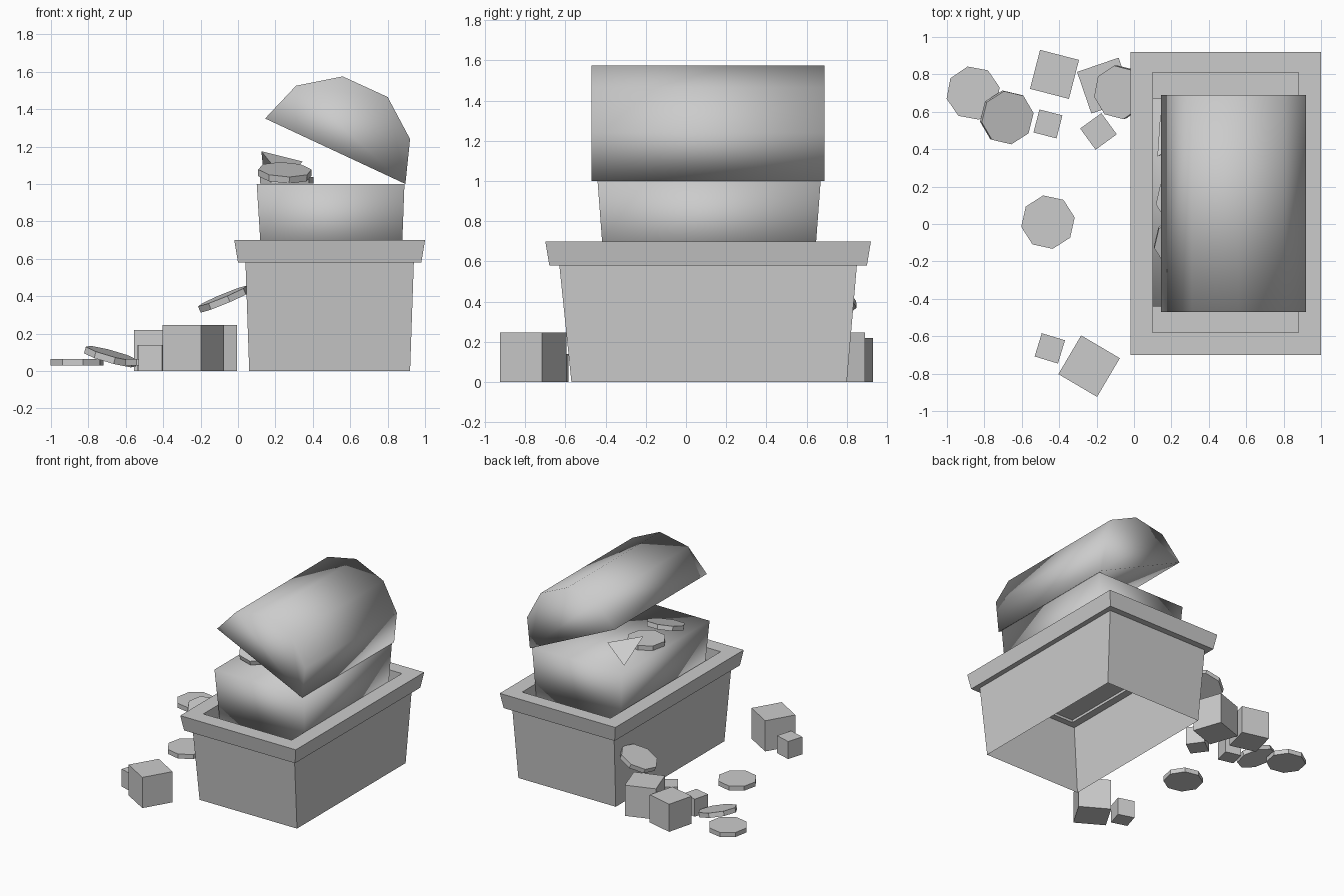
import bpy, bmesh
from math import radians, sin, cos, pi

if "Cube" in bpy.data.objects:
    bpy.data.objects.remove(bpy.data.objects["Cube"])


def make(name, verts, faces, smooth=False):
    me = bpy.data.meshes.new(name)
    me.from_pydata(verts, [], faces)
    bm = bmesh.new()
    bm.from_mesh(me)
    bmesh.ops.recalc_face_normals(bm, faces=bm.faces)
    for f in bm.faces:
        f.smooth = smooth
    bm.to_mesh(me)
    bm.free()
    ob = bpy.data.objects.new(name, me)
    bpy.context.collection.objects.link(ob)
    return ob


def rect(x0, x1, y0, y1, z):
    return [(x0, y0, z), (x1, y0, z), (x1, y1, z), (x0, y1, z)]


def loft(name, rings, cap=False, closed=False, smooth=False):
    """Skin a list of equal-sized rings; optionally cap the ends or join last to first."""
    n, m = len(rings[0]), len(rings)
    verts = [v for r in rings for v in r]
    faces = []
    for k in range(m if closed else m - 1):
        a, b = k * n, (k + 1) % m * n
        faces += [(a + i, a + (i + 1) % n, b + (i + 1) % n, b + i) for i in range(n)]
    if cap:
        faces += [tuple(range(n)), tuple(range((m - 1) * n, m * n))]
    return make(name, verts, faces, smooth)


# Tapered base, open underneath
loft("base_walls", [rect(.06, .92, -.57, .80, 0), rect(.04, .94, -.63, .85, .58)])

# Overhanging rim frame and the recessed floor inside it
loft("base_rim", [rect(0, .98, -.68, .90, .58), rect(-.02, 1.0, -.70, .92, .70),
                  rect(.10, .88, -.58, .81, .70), rect(.10, .88, -.58, .81, .58)],
     closed=True)
make("base_floor", rect(.10, .88, -.58, .81, .60), [(0, 1, 2, 3)])

# Chest body, smooth shaded
loft("chest_body", [rect(.125, .875, -.41, .64, .60), rect(.10, .89, -.44, .67, 1.0)],
     cap=True, smooth=True)

# Half-open domed lid
lid = [(.145, 1.35), (.31, 1.525), (.56, 1.575), (.80, 1.465), (.92, 1.24), (.895, 1.0)]
loft("chest_lid", [[(x, y, z) for x, z in lid] for y in (-.47, .69)], cap=True, smooth=True)

# Octagonal coins: location, rotation in degrees
coins = [
    ((-.46, .01, .047), (0, 0, 10)),
    ((-.86, .70, .047), (0, 0, 12)),
    ((-.68, .57, .077), (9, 14, 10)),
    ((-.075, .705, .385), (0, -23, 10)),
    ((.26, .13, 1.02), (0, 0, 10)),
    ((.25, -.10, 1.06), (16, 0, 10)),
]
for i, (loc, rot) in enumerate(coins):
    rings = [[(.145 * cos(k * pi / 4), .145 * sin(k * pi / 4), z) for k in range(8)]
             for z in (-.018, .018)]
    ob = loft(f"coin_{i + 1}", rings, cap=True)
    ob.location = loc
    # spin about its own axis first, then tilt
    ob.rotation_euler = [radians(a) for a in rot]

# Loose blocks: x, y, side, height, turn in degrees
blocks = [
    (-.24, -.76, .24, .245, -30.5),
    (-.45, -.665, .13, .14, -17),
    (-.425, .80, .215, .22, -14.5),
    (-.46, .535, .127, .14, -14.5),
    (-.19, .495, .14, .14, 36),
    (-.155, .74, .235, .245, 19),
]
for i, (x, y, s, h, turn) in enumerate(blocks):
    r = s / 2
    ob = loft(f"block_{i + 1}", [rect(-r, r, -r, r, 0), rect(-r, r, -r, r, h)], cap=True)
    ob.location = (x, y, 0)
    ob.rotation_euler.z = radians(turn)

# Pointed gem among the coins
make("gem", [(.345, .50, 1.12), (.125, .36, 1.175), (.14, .58, 1.02), (.25, .42, 1.02)],
     [(0, 1, 2), (0, 1, 3), (1, 2, 3), (0, 2, 3)])
